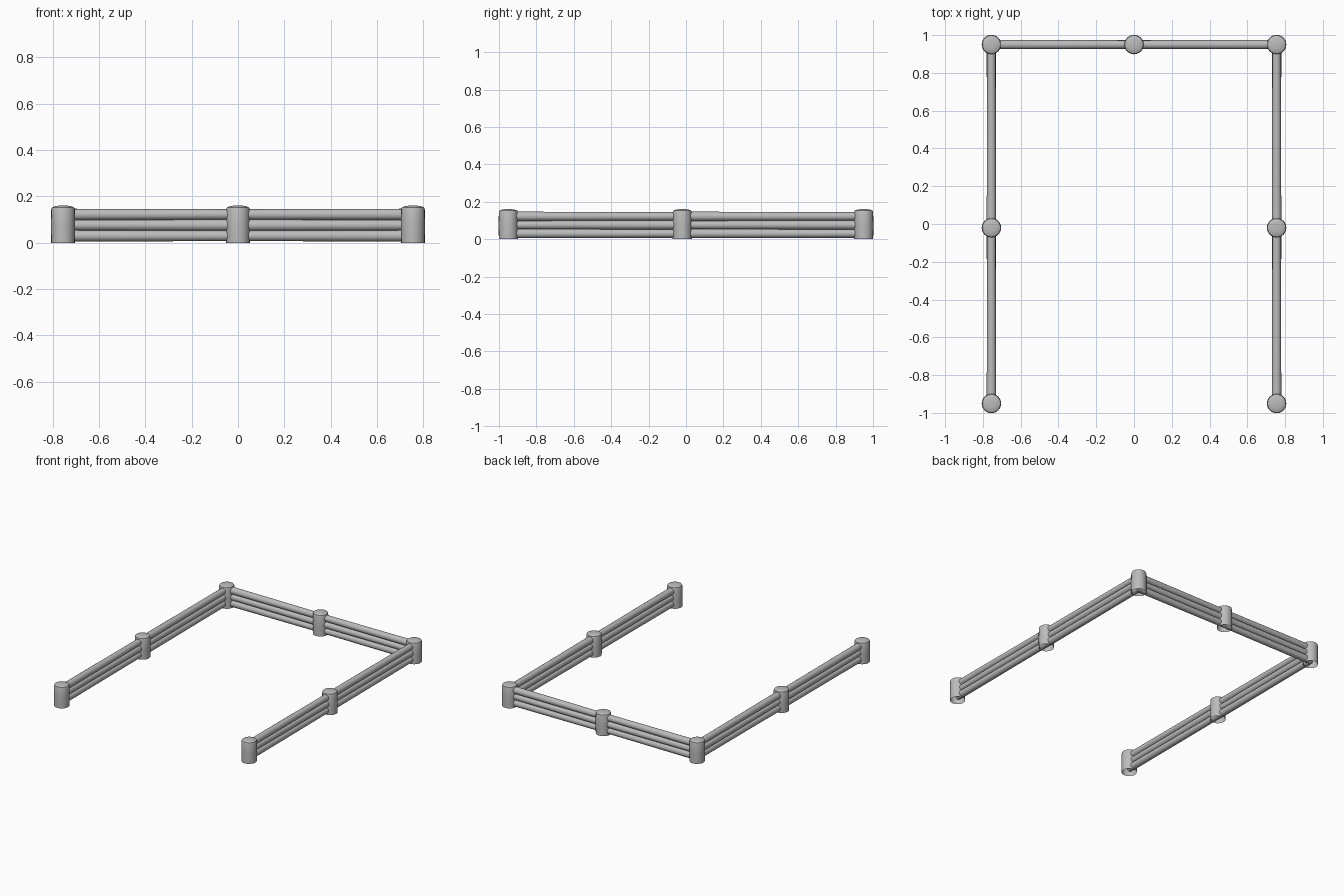
import bpy, bmesh
from math import sin, cos, tau
from mathutils import Vector

cube = bpy.data.objects.get("Cube")
if cube:
    bpy.data.objects.remove(cube)

grey = bpy.data.materials.new("weathered grey")
grey.use_nodes = True
grey.diffuse_color = (0.5, 0.5, 0.5, 1)
grey.node_tree.nodes["Principled BSDF"].inputs["Base Color"].default_value = (0.5, 0.5, 0.5, 1)


def finish(bm, name):
    bmesh.ops.remove_doubles(bm, verts=bm.verts, dist=1e-5)
    bmesh.ops.recalc_face_normals(bm, faces=bm.faces)
    mesh = bpy.data.meshes.new(name)
    bm.to_mesh(mesh)
    bm.free()
    mesh.materials.append(grey)
    obj = bpy.data.objects.new(name, mesh)
    bpy.context.collection.objects.link(obj)
    bpy.ops.object.select_all(action='DESELECT')
    obj.select_set(True)
    bpy.context.view_layer.objects.active = obj
    bpy.ops.object.shade_smooth_by_angle(angle=0.7)


# Round post, open underneath, with a softly domed top
POST_PROFILE = [(0.051, 0), (0.0515, 0.07), (0.051, 0.143), (0.048, 0.152),
                (0.038, 0.157), (0.02, 0.16)]


def post(name, x, y, sides=24):
    bm = bmesh.new()
    rings = [[bm.verts.new((x + r * cos(tau * i / sides), y + r * sin(tau * i / sides), z))
              for i in range(sides)] for r, z in POST_PROFILE]
    for low, high in zip(rings, rings[1:]):
        for i in range(sides):
            j = (i + 1) % sides
            bm.faces.new((low[i], low[j], high[j], high[i]))
    bm.faces.new(rings[-1])
    finish(bm, name)


# Three stacked logs spanning two posts, each tapering slightly in turn
def rails(name, start, end):
    a, b = Vector((*start, 0)), Vector((*end, 0))
    along = b - a
    turn = along.to_track_quat('Z', 'Y').to_matrix().to_4x4()
    for level in range(3):
        bm = bmesh.new()
        thick, thin = 0.025, 0.0225
        ends = (thick, thin) if level % 2 else (thin, thick)
        bmesh.ops.create_cone(bm, cap_ends=False, segments=16, radius1=ends[0],
                              radius2=ends[1], depth=along.length)
        turn.translation = (a + b) / 2 + Vector((0, 0, 0.03 + 0.046 * level))
        bm.transform(turn)
        finish(bm, f"{name}_{level + 1}")


X, BACK, MID, FRONT = 0.755, 0.95, -0.02, -0.95
for side, sx in (("left", X), ("right", -X)):
    post(f"{side}_back_post", sx, BACK)
    post(f"{side}_middle_post", sx, MID)
    post(f"{side}_front_post", sx, FRONT)
    rails(f"{side}_rear_rail", (sx, BACK), (sx, MID))
    rails(f"{side}_front_rail", (sx, MID), (sx, FRONT))
    rails(f"back_{side}_rail", (0, BACK), (sx, BACK))
post("back_middle_post", 0, BACK)
